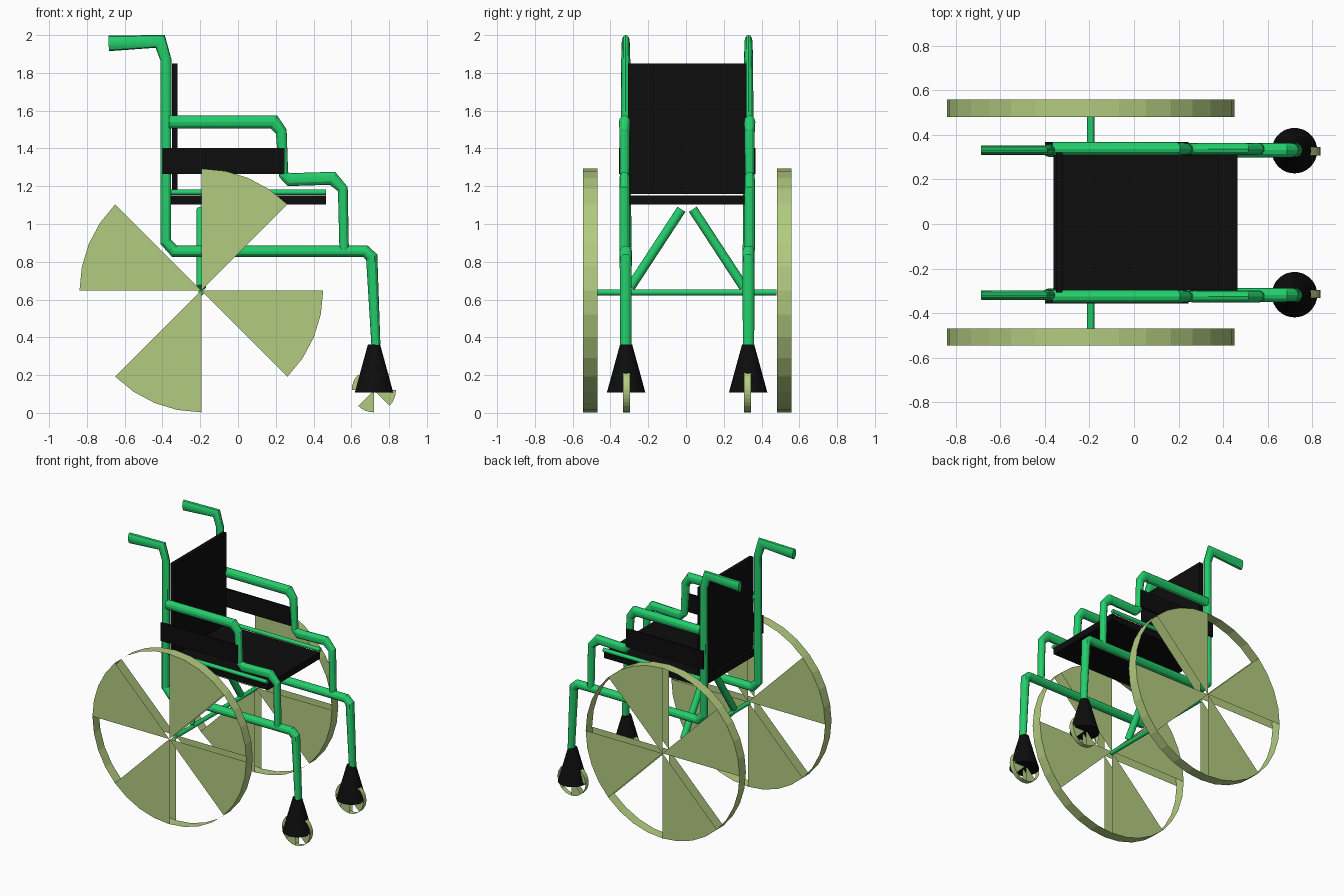
import bpy, bmesh
from math import cos, sin, pi
from mathutils import Vector

if "Cube" in bpy.data.objects:
    bpy.data.objects.remove(bpy.data.objects["Cube"], do_unlink=True)

MID = 0.006  # y of the chair's mirror plane


def material(name, rgb):
    m = bpy.data.materials.new(name)
    m.use_nodes = True
    m.diffuse_color = (*rgb, 1)
    m.node_tree.nodes["Principled BSDF"].inputs["Base Color"].default_value = (*rgb, 1)
    return m


green = material("frame green", (0.017, 0.63, 0.15))
black = material("black fabric", (0.004, 0.004, 0.004))
olive = material("wheel olive", (0.45, 0.6, 0.215))


def finish(bm, name, mat, smooth=False):
    mesh = bpy.data.meshes.new(name)
    bm.to_mesh(mesh)
    bm.free()
    mesh.materials.append(mat)
    ob = bpy.data.objects.new(name, mesh)
    bpy.context.collection.objects.link(ob)
    if smooth:
        bpy.ops.object.select_all(action='DESELECT')
        ob.select_set(True)
        bpy.context.view_layer.objects.active = ob
        bpy.ops.object.shade_smooth_by_angle(angle=pi / 7)
    return ob


def box(name, mat, x, y, z):
    """Box from (low, high) pairs."""
    bm = bmesh.new()
    bmesh.ops.create_cube(bm, size=1)
    for v in bm.verts:
        for i, (lo, hi) in enumerate((x, y, z)):
            v.co[i] = (lo + hi) / 2 + v.co[i] * (hi - lo)
    return finish(bm, name, mat)


def tube(name, y, path, sides=12):
    """Mitred tube in an xz plane; points are (x, z, radius, radius along y)."""
    bm = bmesh.new()
    pts = [Vector(p[:2]) for p in path]
    dirs = [(b - a).normalized() for a, b in zip(pts, pts[1:])]
    rings = []
    for i, (x, z, r, ry) in enumerate(path):
        before, after = dirs[max(i - 1, 0)], dirs[min(i, len(dirs) - 1)]
        t = (before + after).normalized()
        r /= t.dot(after)
        ring = []
        for k in range(sides):
            a = 2 * pi * k / sides
            ring.append(bm.verts.new((x - t.y * r * cos(a), y + ry * sin(a), z + t.x * r * cos(a))))
        rings.append(ring)
    for a, b in zip(rings, rings[1:]):
        for k in range(sides):
            n = (k + 1) % sides
            bm.faces.new((a[k], a[n], b[n], b[k]))
    bm.faces.new(rings[0])
    bm.faces.new(rings[-1])
    bmesh.ops.recalc_face_normals(bm, faces=bm.faces)
    return finish(bm, name, green, True)


def rod(name, mat, start, end, r1, r2, sides=16):
    """Straight cylinder or cone between two points."""
    a, b = Vector(start), Vector(end)
    bm = bmesh.new()
    bmesh.ops.create_cone(bm, cap_ends=True, segments=sides, radius1=r1, radius2=r2, depth=(b - a).length)
    rot = (b - a).to_track_quat('Z', 'Y')
    for v in bm.verts:
        v.co = (a + b) / 2 + rot @ v.co
    return finish(bm, name, mat, True)


def wheel(name, x, y, z, radius, width, segs=32):
    """Thin rim band, with every other eighth of both side discs filled."""
    bm = bmesh.new()
    sides = []
    for dy in (-width / 2, width / 2):
        ring = [bm.verts.new((x + radius * cos(2 * pi * k / segs), y + dy,
                              z + radius * sin(2 * pi * k / segs))) for k in range(segs)]
        hub = bm.verts.new((x, y + dy, z))
        sides.append(ring)
        for k in range(segs):
            if (k * 8 // segs) % 2:
                tri = (hub, ring[k], ring[(k + 1) % segs])
                bm.faces.new(tri if dy < 0 else tri[::-1])
    a, b = sides
    for k in range(segs):
        n = (k + 1) % segs
        bm.faces.new((a[k], b[k], b[n], a[n]))
    return finish(bm, name, olive)


for side, s in (("left", 1), ("right", -1)):
    def y(d):
        return MID + s * d

    # Push handle, back post, lower rail and front leg in one bent tube
    tube(side + "_main_frame", y(0.325), [
        (-0.685, 1.956, 0.041, 0.021), (-0.412, 1.967, 0.033, 0.021),
        (-0.382, 1.87, 0.029, 0.024), (-0.382, 0.905, 0.028, 0.03),
        (-0.335, 0.855, 0.03, 0.032), (0.675, 0.855, 0.03, 0.032),
        (0.708, 0.825, 0.03, 0.032), (0.73, 0.36, 0.024, 0.03)])
    # Stepped armrest dropping to the lower rail
    tube(side + "_armrest", y(0.331), [
        (-0.365, 1.54, 0.035, 0.03), (0.19, 1.54, 0.035, 0.03),
        (0.229, 1.49, 0.029, 0.027), (0.242, 1.26, 0.024, 0.025),
        (0.275, 1.235, 0.034, 0.027), (0.5, 1.242, 0.034, 0.027),
        (0.555, 1.185, 0.026, 0.027), (0.562, 0.86, 0.025, 0.027)])
    rod(side + "_seat_rail", green, (-0.36, y(0.318), 1.168), (0.465, y(0.318), 1.168), 0.015, 0.015, 12)
    ys = sorted((y(0.348), y(0.362)))
    box(side + "_side_panel", black, (-0.4, 0.245), ys, (1.265, 1.402))
    # Wheels, fork and cross brace
    wheel(side + "_rear_wheel", -0.194, y(0.513), 0.648, 0.645, 0.077)
    wheel(side + "_caster", 0.719, y(0.32), 0.12, 0.117, 0.037)
    rod(side + "_caster_fork", black, (0.72, y(0.323), 0.107), (0.72, y(0.323), 0.363), 0.102, 0.032, 32)
    rod(side + "_brace", green, (-0.194, y(0.3), 0.665), (-0.194, y(0.03), 1.078), 0.025, 0.025)

rod("axle", green, (-0.194, -0.475, 0.638), (-0.194, 0.48, 0.638), 0.016, 0.016)
box("seat", black, (-0.362, 0.465), (-0.305, 0.317), (1.103, 1.152))
box("backrest", black, (-0.35, -0.32), (-0.308, 0.32), (1.16, 1.85))
